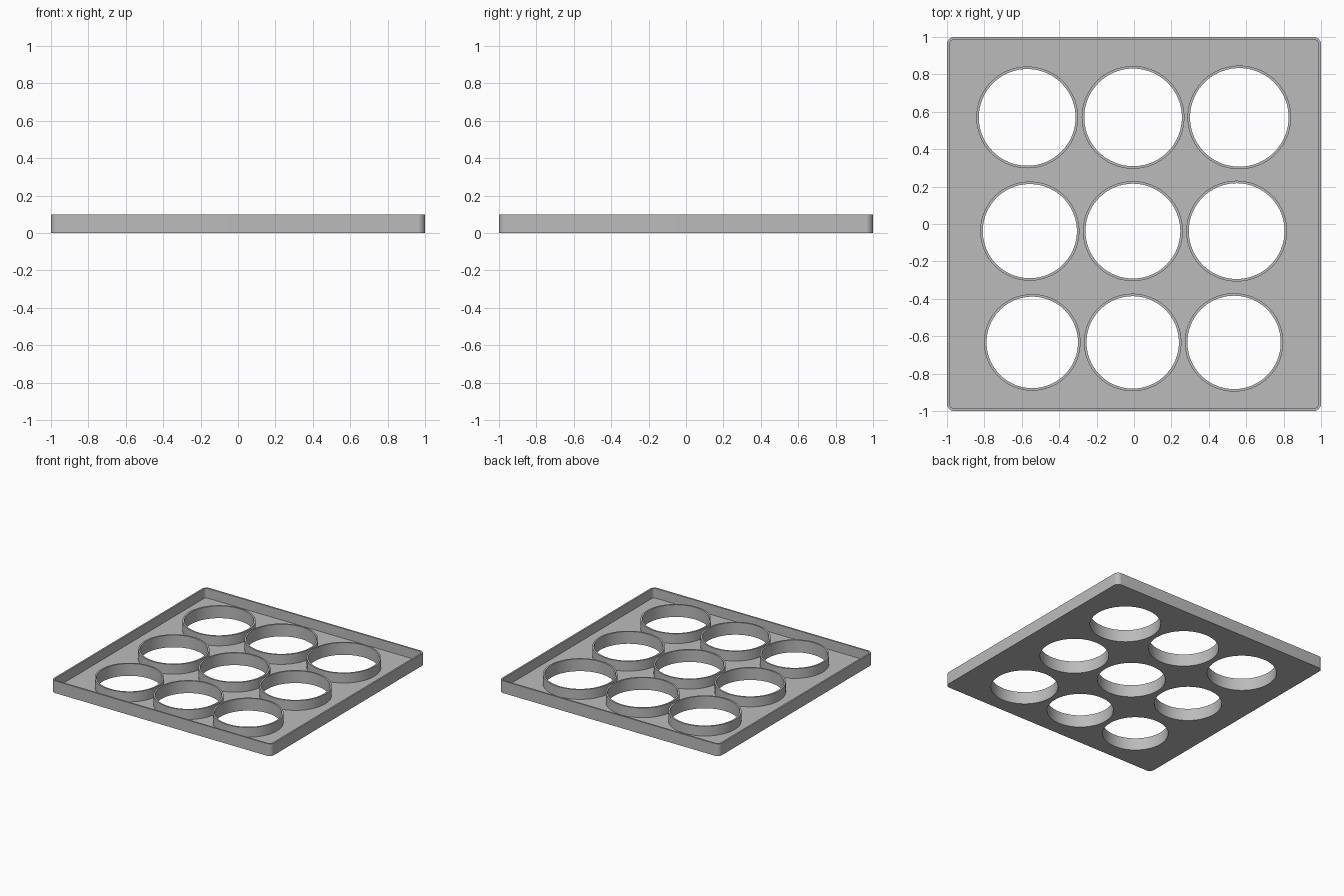
import bpy, bmesh, math

if "Cube" in bpy.data.objects:
    bpy.data.objects.remove(bpy.data.objects["Cube"])

HEIGHT, FLOOR, WALL, CORNER = 0.1, 0.02, 0.0135, 0.04

grey = bpy.data.materials.new("grey plastic")
grey.diffuse_color = (0.5, 0.5, 0.5, 1)
grey.use_nodes = True
grey.node_tree.nodes["Principled BSDF"].inputs["Base Color"].default_value = grey.diffuse_color


def circle(cx, cy, r, n=96):
    return [(cx + r * math.cos(2 * math.pi * i / n),
             cy + r * math.sin(2 * math.pi * i / n)) for i in range(n)]


def rounded_square(half, r, steps=10):
    pts = []
    for q, (sx, sy) in enumerate([(1, 1), (-1, 1), (-1, -1), (1, -1)]):
        for i in range(steps + 1):
            a = math.pi / 2 * (q + i / steps)
            pts.append((sx * (half - r) + r * math.cos(a),
                        sy * (half - r) + r * math.sin(a)))
    return pts


def prisms(name, outlines, z0, z1):
    """Extrude each closed outline from z0 to z1 into one object."""
    bm = bmesh.new()
    for pts in outlines:
        low = [bm.verts.new((x, y, z0)) for x, y in pts]
        top = [bm.verts.new((x, y, z1)) for x, y in pts]
        bm.faces.new(low[::-1])
        bm.faces.new(top)
        n = len(pts)
        for i in range(n):
            j = (i + 1) % n
            bm.faces.new((low[i], low[j], top[j], top[i]))
    me = bpy.data.meshes.new(name)
    bm.to_mesh(me)
    bm.free()
    me.materials.append(grey)
    ob = bpy.data.objects.new(name, me)
    bpy.context.collection.objects.link(ob)
    return ob


def combine(target, tool, operation):
    tool.hide_render = True
    mod = target.modifiers.new(tool.name, 'BOOLEAN')
    mod.operation, mod.solver, mod.object = operation, 'EXACT', tool
    bpy.context.view_layer.objects.active = target
    bpy.ops.object.modifier_apply(modifier=mod.name)
    bpy.data.objects.remove(tool)


# Ring layout: rows of (y, then x and outer radius of each ring)
rows = [(0.57, [(-0.571, 0.272), (-0.005, 0.2745), (0.563, 0.277)]),
        (-0.038, [(-0.557, 0.265), (-0.006, 0.267), (0.549, 0.2695)]),
        (-0.633, [(-0.544, 0.258), (-0.007, 0.2605), (0.535, 0.263)])]
rings = [(x, y, r) for y, row in rows for x, r in row]

# Tray with raised rim
tray = prisms("tray", [rounded_square(1, CORNER)], 0, HEIGHT)
pocket = prisms("pocket_cutter", [rounded_square(1 - WALL, CORNER - WALL)], FLOOR, 0.3)
combine(tray, pocket, 'DIFFERENCE')

# Nine upright rings, bored through the floor
combine(tray, prisms("ring_bodies", [circle(*c) for c in rings], FLOOR / 2, HEIGHT), 'UNION')
combine(tray, prisms("bore_cutters", [circle(x, y, r - WALL) for x, y, r in rings], -0.1, 0.3),
        'DIFFERENCE')

bpy.ops.object.select_all(action='DESELECT')
tray.select_set(True)
bpy.context.view_layer.objects.active = tray
bpy.ops.object.shade_smooth_by_angle(angle=math.radians(30))
